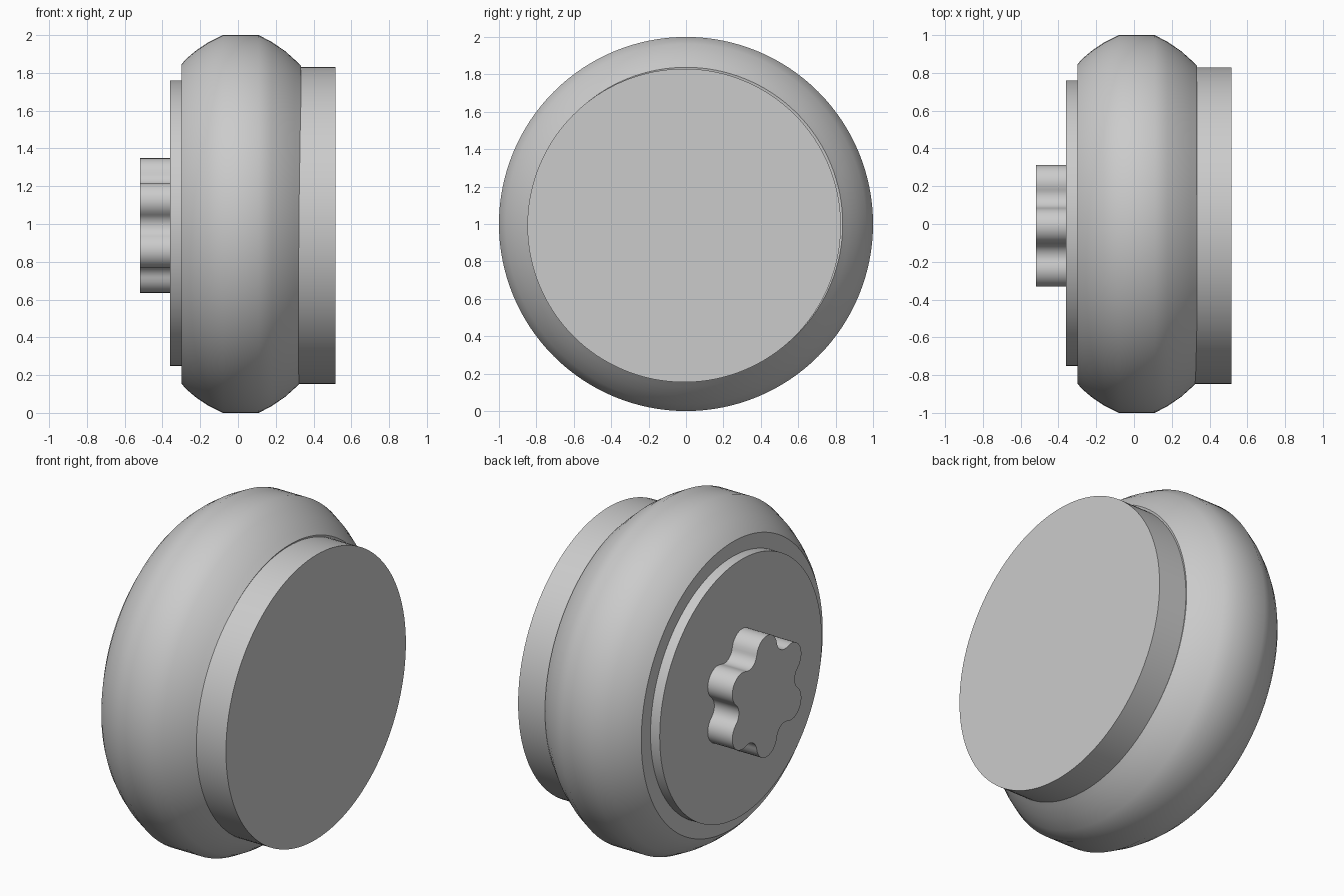
import bpy
import bmesh
import math
from mathutils import Vector

cube = bpy.data.objects.get("Cube")
if cube:
    bpy.data.objects.remove(cube, do_unlink=True)

GREY = (0.6, 0.6, 0.6, 1.0)
grey = bpy.data.materials.new("plain grey")
grey.diffuse_color = GREY
grey.use_nodes = True
grey.node_tree.nodes["Principled BSDF"].inputs["Base Color"].default_value = GREY


def finish(bm, name, location):
    bmesh.ops.recalc_face_normals(bm, faces=bm.faces)
    mesh = bpy.data.meshes.new(name)
    bm.to_mesh(mesh)
    bm.free()
    mesh.materials.append(grey)
    obj = bpy.data.objects.new(name, mesh)
    obj.location = location
    bpy.context.collection.objects.link(obj)
    bpy.ops.object.select_all(action='DESELECT')
    obj.select_set(True)
    bpy.context.view_layer.objects.active = obj
    bpy.ops.object.shade_smooth_by_angle(angle=math.radians(30))
    return obj


def lathe(name, profile, location, segments=128):
    """Turn (x, radius) points around the x axis and cap both ends."""
    bm = bmesh.new()
    rings = []
    for x, r in profile:
        angles = [math.tau * i / segments for i in range(segments)]
        rings.append([bm.verts.new((x, r * math.cos(a), r * math.sin(a))) for a in angles])
    for low, high in zip(rings, rings[1:]):
        for i in range(segments):
            j = (i + 1) % segments
            bm.faces.new((low[i], low[j], high[j], high[i]))
    bm.faces.new(rings[0])
    bm.faces.new(rings[-1])
    return finish(bm, name, location)


def lobed_outline(lobes=6, d=0.262, r=0.095, e=0.335, steps=12):
    """Alternate rounded lobes with tangent hollows, as (y, z) points."""
    half = math.pi / lobes
    lobe = Vector((d, 0))
    hollow = Vector((e * math.cos(half), e * math.sin(half)))
    link = hollow - lobe
    q = link.length - r
    turn = math.atan2(link.y, link.x)
    points = []
    for n in range(lobes):
        base = math.pi / 2 + n * 2 * half
        arc = []
        for i in range(steps + 1):
            a = -turn + 2 * turn * i / steps
            arc.append(lobe + r * Vector((math.cos(a), math.sin(a))))
        start = turn + math.pi
        end = 2 * half - turn + math.pi
        for i in range(1, steps):
            a = start + (end - start) * i / steps
            arc.append(hollow + q * Vector((math.cos(a), math.sin(a))))
        for p in arc:
            points.append((p.x * math.cos(base) - p.y * math.sin(base),
                           p.x * math.sin(base) + p.y * math.cos(base)))
    return points


# Rounded main body with a flat band around the rim
lathe("main_body", [(-0.30, 0.825), (-0.30, 0.845), (-0.27, 0.878), (-0.22, 0.92),
                    (-0.16, 0.96), (-0.08, 1.0), (0.11, 1.0), (0.18, 0.963),
                    (0.25, 0.915), (0.30, 0.87), (0.333, 0.838), (0.328, 0.82)], (0, 0, 1))

# Stepped discs on both sides
lathe("thick_disc", [(0.30, 0.838), (0.515, 0.838)], (0, -0.01, 0.992))
lathe("thin_disc", [(-0.36, 0.755), (-0.28, 0.755)], (0, 0.004, 1.004))

# Six-lobed knob
bm = bmesh.new()
face = bm.faces.new([bm.verts.new((-0.52, y, z)) for y, z in lobed_outline()])
new = bmesh.ops.extrude_face_region(bm, geom=[face], use_keep_orig=True)["geom"]
bmesh.ops.translate(bm, vec=(0.18, 0, 0), verts=[v for v in new if isinstance(v, bmesh.types.BMVert)])
finish(bm, "lobed_knob", (0, -0.01, 0.992))
